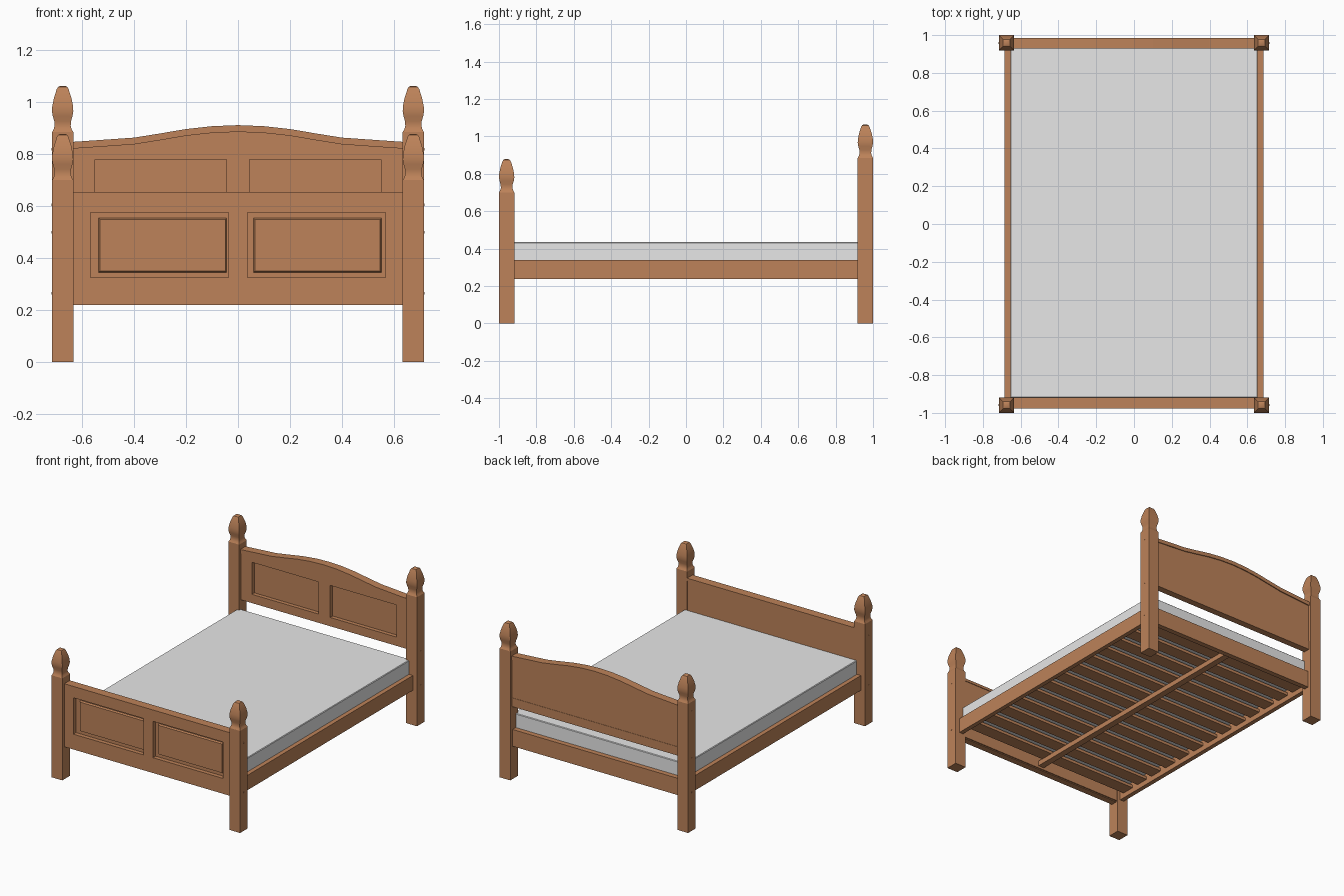
import bpy
import bmesh
from mathutils import Matrix

cube = bpy.data.objects.get("Cube")
if cube:
    bpy.data.objects.remove(cube, do_unlink=True)


def material(name, colour):
    m = bpy.data.materials.new(name)
    m.use_nodes = True
    m.diffuse_color = (*colour, 1)
    m.node_tree.nodes["Principled BSDF"].inputs["Base Color"].default_value = (*colour, 1)
    return m


wood = material("warm_brown_wood", (0.51, 0.225, 0.1))
fabric = material("light_grey_fabric", (0.82, 0.82, 0.82))


def finish(name, bm, mat=wood):
    bmesh.ops.recalc_face_normals(bm, faces=bm.faces)
    mesh = bpy.data.meshes.new(name)
    bm.to_mesh(mesh)
    bm.free()
    mesh.materials.append(mat)
    obj = bpy.data.objects.new(name, mesh)
    bpy.context.collection.objects.link(obj)
    return obj


def box(name, x, y, z, mat=wood, bevel=0.0):
    """Box from three (low, high) spans."""
    bm = bmesh.new()
    bmesh.ops.create_cube(bm, size=1)
    for v in bm.verts:
        for i, (lo, hi) in enumerate((x, y, z)):
            v.co[i] = lo + (v.co[i] + 0.5) * (hi - lo)
    if bevel:
        bmesh.ops.bevel(bm, geom=bm.edges[:], offset=bevel, segments=1, affect='EDGES')
    return finish(name, bm, mat)


def skin(bm, rings):
    """Join rings of four vertices into a closed solid."""
    for a, b in zip(rings, rings[1:]):
        for i in range(4):
            j = (i + 1) % 4
            bm.faces.new((a[i], a[j], b[j], b[i]))
    bm.faces.new(rings[0])
    bm.faces.new(rings[-1])


def strip(name, xs, low, high, y):
    """Board between two height functions, extruded through y."""
    bm = bmesh.new()
    skin(bm, [[bm.verts.new((x, yy, f(x))) for yy, f in
               ((y[0], low), (y[1], low), (y[1], high), (y[0], high))] for x in xs])
    return finish(name, bm)


def raised_field(name, x, y, z, slope):
    """Raised panel with sloping borders; y is (back, front)."""
    bm = bmesh.new()
    skin(bm, [[bm.verts.new(p) for p in (
        (x[0] + d, yy, z[0] + d), (x[1] - d, yy, z[0] + d),
        (x[1] - d, yy, z[1] - d), (x[0] + d, yy, z[1] - d))]
        for yy, d in ((y[0], 0), (y[1], slope))])
    return finish(name, bm)


# Square posts with carved finials: (height above shoulder, half width)
HALF = .041
FINIAL = [(0, HALF), (.01, .035), (.024, .031), (.042, .032), (.062, .038), (.08, .041),
          (.1, .04), (.13, .034), (.165, .023), (.174, .018), (.178, .01)]


def post(name, cx, cy, shoulder):
    bm = bmesh.new()
    skin(bm, [[bm.verts.new((cx + sx * h, cy + sy * h, z))
               for sx, sy in ((-1, -1), (1, -1), (1, 1), (-1, 1))]
              for z, h in [(0, HALF)] + [(shoulder + dz, h) for dz, h in FINIAL]])
    obj = finish(name, bm)
    bpy.context.view_layer.objects.active = obj
    obj.select_set(True)
    bpy.ops.object.shade_smooth_by_angle(angle=0.5)
    obj.select_set(False)


def bolt(name, x, y, z):
    bm = bmesh.new()
    bmesh.ops.create_cone(bm, cap_ends=True, segments=8, radius1=.005, radius2=.005, depth=.006,
                          matrix=Matrix.Translation((x, y, z)) @ Matrix.Rotation(1.5708, 4, 'Y'))
    finish(name, bm)


def both(lo, hi, s):
    return tuple(sorted((lo * s, hi * s)))


for side, s in (("left", 1), ("right", -1)):
    post("front_post_" + side, .675 * s, -.959, .70)
    post("back_post_" + side, .675 * s, .959, .885)
    box("side_rail_" + side, both(.655, .685, s), (-.93, .93), (.238, .34))
    for y, heights in ((-.959, (.265, .605)), (.959, (.265, .5, .82))):
        for z in heights:
            bolt("bolt_" + side, .715 * s, y, z)

    # Footboard stiles and raised panels
    box("footboard_stile_" + side, both(.568, .645, s), (-.974, -.942), (.325, .575))
    mid = .298 * s + .008
    raised_field("footboard_field_" + side, (mid - .247, mid + .247), (-.944, -.957),
                 (.345, .555), .006)
    # Headboard stiles
    box("headboard_stile_" + side, both(.55, .645, s), (.936, .966), (.56, .78))

# Footboard
box("footboard_panel", (-.645, .645), (-.945, -.922), (.225, .64))
box("footboard_bottom_rail", (-.645, .645), (-.974, -.93), (.22, .325))
box("footboard_top_rail", (-.645, .645), (-.974, -.942), (.575, .64))
box("footboard_centre_stile", (-.036, .036), (-.974, -.942), (.325, .575))
box("footboard_cap", (-.645, .645), (-.978, -.918), (.637, .655))

# Headboard with an arched top
CREST = [(0, .912), (.1, .908), (.2, .897), (.3, .880), (.4, .864), (.5, .857), (.645, .847)]


def crest(x):
    x = abs(x)
    for (x0, z0), (x1, z1) in zip(CREST, CREST[1:]):
        if x <= x1 + 1e-6:
            return z0 + (z1 - z0) * (x - x0) / (x1 - x0)
    return CREST[-1][1]


xs = [-x for x, _ in reversed(CREST[1:])] + [x for x, _ in CREST]
strip("headboard_panel", xs, lambda x: .51, lambda x: crest(x) - .02, (.963, .98))
strip("headboard_top_rail", xs, lambda x: .78, lambda x: crest(x) - .02, (.936, .966))
strip("headboard_cap", xs, lambda x: crest(x) - .026, crest, (.93, .986))
box("headboard_bottom_rail", (-.645, .645), (.936, .982), (.50, .56))
box("headboard_centre_stile", (-.045, .045), (.936, .966), (.56, .78))

# Bed base
box("back_end_rail", (-.645, .645), (.94, .975), (.225, .34))
box("centre_beam", (-.022, .022), (-.93, .945), (.24, .275))
SLATS = 13
for i in range(SLATS):
    y = -.84 + 1.68 * i / (SLATS - 1)
    box("slat_%02d" % (i + 1), (-.656, .656), (y - .045, y + .045), (.273, .293))

# Mattress
box("mattress", (-.654, .654), (-.921, .938), (.31, .435), fabric, bevel=.004)
